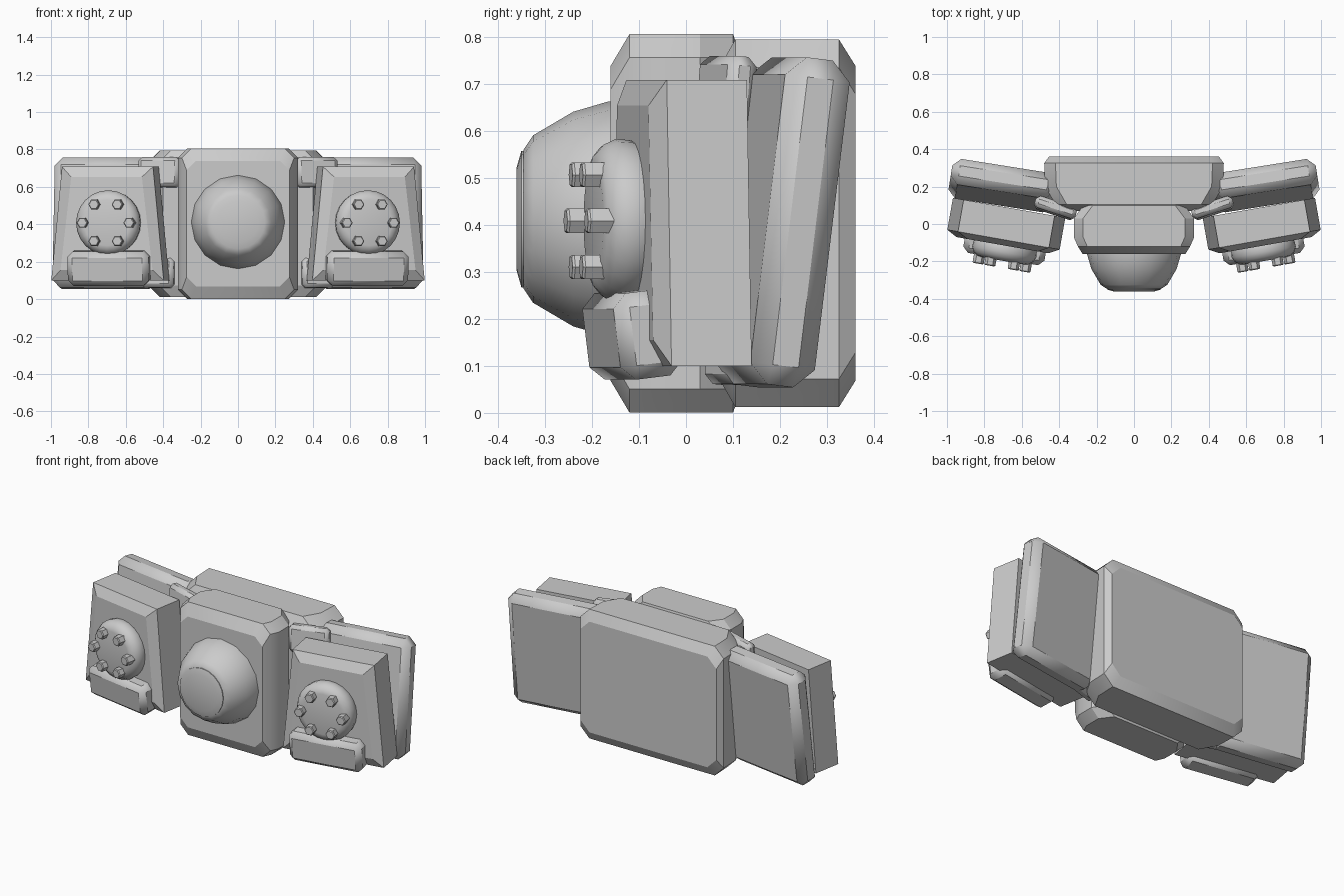
import bpy, bmesh, math
from mathutils import Matrix, Vector

if "Cube" in bpy.data.objects:
    bpy.data.objects.remove(bpy.data.objects["Cube"], do_unlink=True)

# single plain colour
GREY = (0.6, 0.6, 0.6, 1)
mat = bpy.data.materials.new("plain_grey")
mat.use_nodes = True
mat.diffuse_color = GREY
mat.node_tree.nodes["Principled BSDF"].inputs["Base Color"].default_value = GREY

MID_Z = 0.403


def finish(name, bm, mirror=False, matrix=None, bevel=0, segments=1, angle=30):
    """Turn a bmesh into a shaded object, optionally bevelled and mirrored in x."""
    if matrix:
        bm.transform(matrix)
    bmesh.ops.recalc_face_normals(bm, faces=bm.faces)
    mesh = bpy.data.meshes.new(name)
    bm.to_mesh(mesh)
    bm.free()
    obj = bpy.data.objects.new(name, mesh)
    bpy.context.collection.objects.link(obj)
    mesh.materials.append(mat)
    if bevel:
        mod = obj.modifiers.new("bevel", "BEVEL")
        mod.width, mod.segments = bevel, segments
    if mirror:
        mod = obj.modifiers.new("mirror", "MIRROR")
        mod.use_mirror_merge = False
    bpy.ops.object.select_all(action="DESELECT")
    obj.select_set(True)
    bpy.context.view_layer.objects.active = obj
    bpy.ops.object.shade_smooth_by_angle(angle=math.radians(angle))
    return obj


def loft(bm, rings):
    """Skin closed rings of points and cap both ends."""
    loops = [[bm.verts.new(p) for p in ring] for ring in rings]
    for a, b in zip(loops, loops[1:]):
        for i in range(len(a)):
            j = (i + 1) % len(a)
            bm.faces.new((a[i], a[j], b[j], b[i]))
    bm.faces.new(loops[0])
    bm.faces.new(loops[-1])


def octagon(y, hx, hz, c, z0):
    """Rectangle with cut corners in the xz plane."""
    quarter = [(hx, hz - c), (hx - c, hz)]
    pts = quarter + [(-x, z) for x, z in reversed(quarter)]
    pts += [(-x, -z) for x, z in pts]
    return [(x, y, z0 + z) for x, z in pts]


def block(name, sections, cut, z0):
    bm = bmesh.new()
    loft(bm, [octagon(y, hx, hz, cut, z0) for y, hx, hz in sections])
    return finish(name, bm, angle=25)


def turned(bm, profile, sides, x=0, z=0, phase=0):
    """Revolve (y, radius) points around an axis along y."""
    turns = [2 * math.pi * i / sides + phase for i in range(sides)]
    loft(bm, [[(x + r * math.cos(a), y, z + r * math.sin(a)) for a in turns]
              for y, r in profile])


def box(name, size, matrix, bevel, segments=1):
    bm = bmesh.new()
    bmesh.ops.create_cube(bm, size=1, matrix=Matrix.Diagonal((*size, 1)))
    return finish(name, bm, True, matrix, bevel, segments)


def place(x, y, z, yaw, lean=0):
    return (Matrix.Translation((x, y, z))
            @ Matrix.Rotation(math.radians(yaw), 4, "Z")
            @ Matrix.Rotation(math.radians(lean), 4, "X"))


# central housing: front block and wider rear block
block("front_block", [(-.16, .275, .335), (-.12, .30, .4025), (-.07, .322, .4025),
                      (.03, .322, .4025), (.10, .27, .4025), (.115, .25, .36)],
      .05, MID_Z)
block("rear_block", [(.07, .40, .33), (.105, .42, .391), (.2, .475, .391),
                     (.325, .48, .391), (.36, .455, .335)], .06, MID_Z)

# domed centre boss with a stepped cap
bm = bmesh.new()
turned(bm, [(-.1, .25), (-.165, .25), (-.24, .228), (-.325, .178), (-.345, .148)], 16, z=.412)
finish("centre_dome", bm, angle=35)
bm = bmesh.new()
turned(bm, [(-.33, .145), (-.35, .145), (-.36, .11)], 20, z=.412)
finish("dome_cap", bm)

# swept side plates and the straps joining them to the housing
box("rear_side_plate", (.56, .14, .70), place(.705, .205, .405, 9, -7), .042)
box("upper_strap", (.23, .065, .16), place(.42, .085, .678, 18, -5), .02)
box("lower_strap", (.23, .065, .16), place(.45, .105, .14, 18, -5), .02)

# tapered front side panels with a raised face
PANEL = place(.683, 0, 0, 10)


def trapezoid(y, inset):
    low, high = .10 + inset, .708 - inset
    return [(-.305 + inset, y, low), (.305 - inset, y, low),
            (.247 - inset, y, high), (-.247 + inset, y, high)]


bm = bmesh.new()
loft(bm, [trapezoid(.088, 0), trapezoid(-.085, 0), trapezoid(-.115, .055)])
finish("front_side_panel", bm, True, PANEL, angle=10)

# rounded disc on each panel
DISC_X, DISC_Z = -.015, .408
bm = bmesh.new()
turned(bm, [(-.08, .16), (-.12, .172), (-.15, .174), (-.175, .162), (-.192, .142), (-.197, .122)],
       24, DISC_X, DISC_Z)
finish("panel_disc", bm, True, PANEL, angle=40)

# ring of six hexagonal bolts
bm = bmesh.new()
for i in range(6):
    a = i * math.pi / 3
    turned(bm, [(-.18, .03), (-.23, .03), (-.235, .025)], 6,
           DISC_X + .127 * math.cos(a), DISC_Z + .113 * math.sin(a))
finish("disc_bolts", bm, True, PANEL, angle=20)

# ledge below each disc
box("lower_ledge", (.44, .135, .185), PANEL @ place(-.015, -.113, .167, 0, 7), .03)
